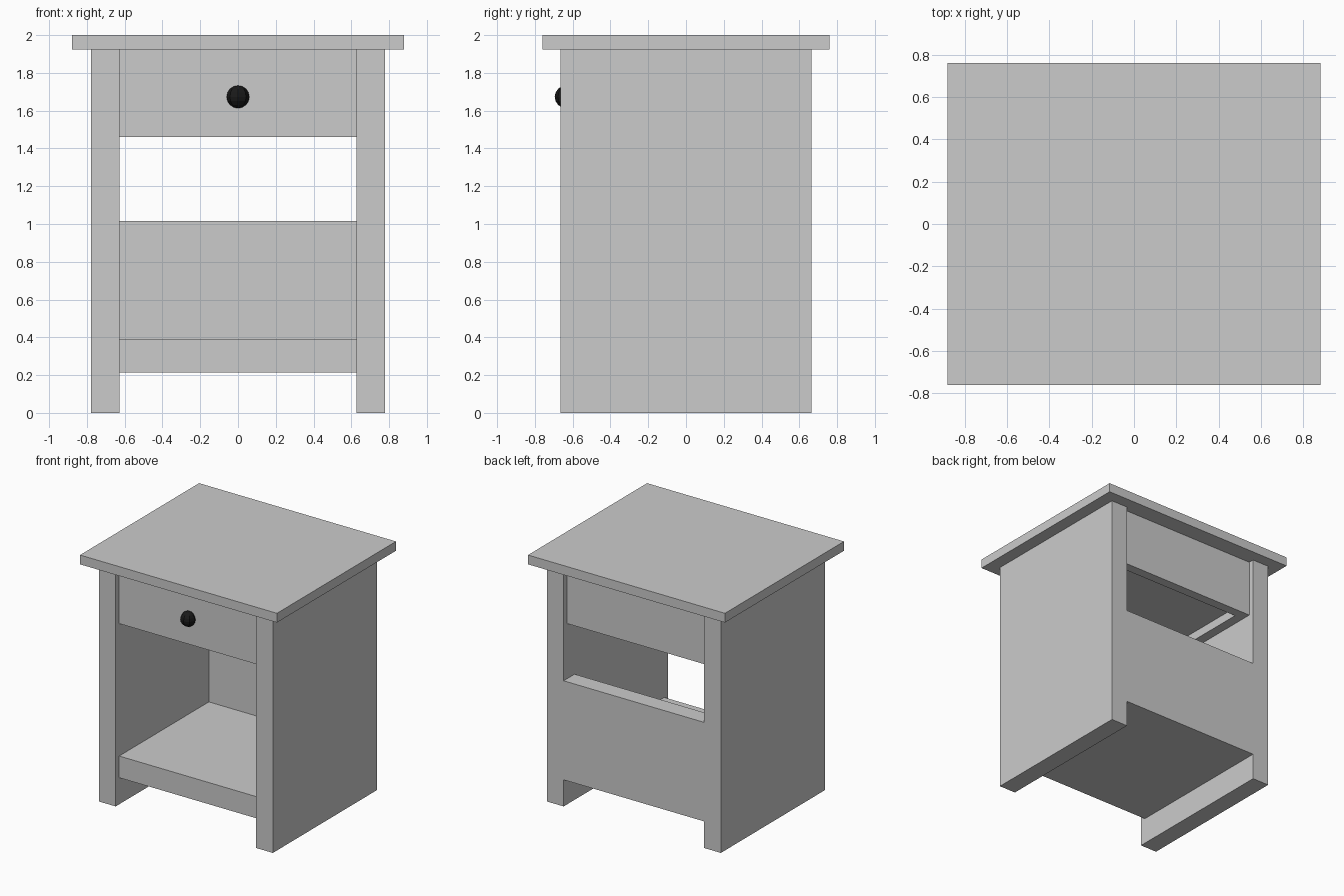
import bpy, bmesh
from mathutils import Matrix, Vector

if "Cube" in bpy.data.objects:
    bpy.data.objects.remove(bpy.data.objects["Cube"])


def box(name, x0, x1, y0, y1, z0, z1, recess=None):
    """Axis-aligned box; recess=(rim, depth) sinks a pocket into the underside."""
    bm = bmesh.new()
    size = Matrix.Diagonal((x1 - x0, y1 - y0, z1 - z0, 1))
    mid = Matrix.Translation(((x0 + x1) / 2, (y0 + y1) / 2, (z0 + z1) / 2))
    bmesh.ops.create_cube(bm, size=1, matrix=mid @ size)
    if recess:
        bm.normal_update()
        under = min(bm.faces, key=lambda f: f.calc_center_median().z)
        bmesh.ops.inset_region(bm, faces=[under], thickness=recess[0])
        ext = bmesh.ops.extrude_discrete_faces(bm, faces=[under])
        bmesh.ops.translate(bm, verts=ext["faces"][0].verts, vec=Vector((0, 0, recess[1])))
    mesh = bpy.data.meshes.new(name)
    bm.to_mesh(mesh)
    bm.free()
    obj = bpy.data.objects.new(name, mesh)
    bpy.context.collection.objects.link(obj)
    return obj


# Overhanging top and thick side walls
box("table_top", -0.88, 0.88, -0.76, 0.76, 1.925, 2.0)
for side, s in (("left", -1), ("right", 1)):
    a, b = sorted((s * 0.628, s * 0.777))
    box(side + "_side", a, b, -0.665, 0.665, 0, 1.925)

# Lower back panel, flush with the side walls
box("back_panel", -0.628, 0.628, 0.525, 0.665, 0.215, 1.015)

# Lower shelf and drawer, both set back slightly
box("shelf", -0.628, 0.628, -0.62, 0.525, 0.215, 0.39)
box("drawer", -0.628, 0.628, -0.62, 0.62, 1.46, 1.925, recess=(0.11, 0.07))

# Low-poly black drawer knob
bpy.ops.mesh.primitive_uv_sphere_add(segments=8, ring_count=8, radius=0.06,
                                     location=(0, -0.635, 1.673))
knob = bpy.context.object
knob.name = "drawer_knob"
black = bpy.data.materials.new("black_knob")
black.diffuse_color = (0.01, 0.01, 0.01, 1)
black.use_nodes = True
black.node_tree.nodes["Principled BSDF"].inputs["Base Color"].default_value = black.diffuse_color
knob.data.materials.append(black)
